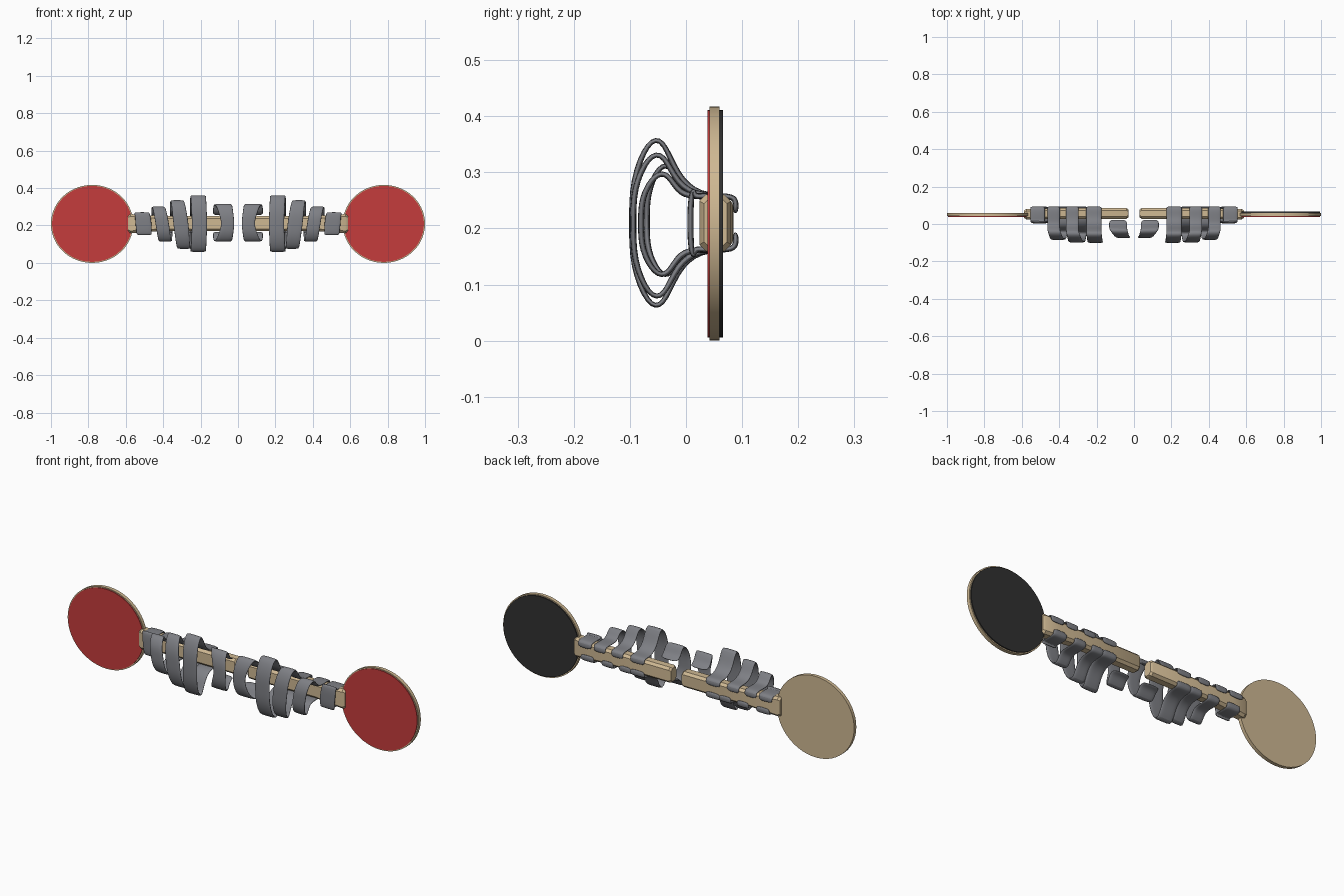
import bpy, bmesh, math
from mathutils import Matrix

cube = bpy.data.objects.get("Cube")
if cube:
    bpy.data.objects.remove(cube)


def material(name, color):
    m = bpy.data.materials.new(name)
    m.use_nodes = True
    m.diffuse_color = (*color, 1)
    m.node_tree.nodes["Principled BSDF"].inputs["Base Color"].default_value = (*color, 1)
    return m


WOOD = material("pale wood", (0.62, 0.48, 0.29))
RED = material("red rubber", (0.56, 0.045, 0.045))
BLACK = material("black rubber", (0.03, 0.03, 0.03))
GREY = material("grey grip", (0.21, 0.215, 0.235))
MID = 0.21  # height of the handle axis


def finish(bm, name, mat, angle=35):
    bmesh.ops.recalc_face_normals(bm, faces=bm.faces)
    mesh = bpy.data.meshes.new(name)
    bm.to_mesh(mesh)
    bm.free()
    mesh.materials.append(mat)
    ob = bpy.data.objects.new(name, mesh)
    bpy.context.collection.objects.link(ob)
    bpy.ops.object.select_all(action="DESELECT")
    ob.select_set(True)
    bpy.context.view_layer.objects.active = ob
    bpy.ops.object.shade_smooth_by_angle(angle=math.radians(angle))
    return ob


def disc(name, mat, x, y0, y1, rx, rz):
    bm = bmesh.new()
    bmesh.ops.create_cone(bm, cap_ends=True, segments=56, radius1=1, radius2=1, depth=1)
    place = (Matrix.Translation((x, (y0 + y1) / 2, 0.2085))
             @ Matrix.Diagonal((rx, y1 - y0, rz, 1))
             @ Matrix.Rotation(math.pi / 2, 4, "X"))
    bmesh.ops.transform(bm, matrix=place, verts=bm.verts)
    return finish(bm, name, mat)


def handle(name, s):
    # Chamfered sections: x, front y, back y, half height
    sections = [(0.03, 0.036, 0.078, 0.034), (0.04, 0.028, 0.085, 0.040),
                (0.42, 0.028, 0.085, 0.040), (0.50, 0.024, 0.083, 0.046),
                (0.575, 0.024, 0.080, 0.051), (0.587, 0.032, 0.073, 0.046)]
    bm = bmesh.new()
    rings = []
    for x, y0, y1, h in sections:
        c = 0.012
        outline = [(y0 + c, -h), (y1 - c, -h), (y1, c - h), (y1, h - c),
                   (y1 - c, h), (y0 + c, h), (y0, h - c), (y0, c - h)]
        rings.append([bm.verts.new((s * x, y, MID + z)) for y, z in outline])
    for a, b in zip(rings, rings[1:]):
        for i in range(8):
            j = (i + 1) % 8
            bm.faces.new((a[i], a[j], b[j], b[i]))
    bm.faces.new(rings[0])
    bm.faces.new(rings[-1])
    return finish(bm, name, WOOD)


def half_path(reach, yf, clip):
    # Side outline from the handle's back edge to the front of the band: y, z offset
    lip = 0.047
    start = [(0.088, 0.016), (0.090, lip - 0.006), (0.078, lip + 0.002)]
    if not clip:
        start = []
    drop = 0.02 - yf
    return start + [(0.024, lip), (0.02 - 0.32 * drop, max(lip, 0.55 * reach)),
                    (0.02 - 0.52 * drop, reach), (0.02 - 0.76 * drop, reach * 0.97),
                    (yf, reach * 0.5)]


def band(name, s, top, bottom, yf, xs, widths, clip=True):
    upper = half_path(top - MID, yf, clip)
    lower = [(y, -z) for y, z in half_path(MID - bottom, yf, clip)]
    path = upper + [(yf, 0)] + lower[::-1]
    centre = len(upper)
    bm = bmesh.new()
    rows = []
    for i, (y, z) in enumerate(path):
        # Full lean is reached where the band leaves the front
        u = min(1, abs(i - centre) / 3)
        end = xs[0] if i < centre else xs[2]
        x = xs[1] + (end - xs[1]) * u
        w = widths[1] + (widths[0] - widths[1]) * u
        rows.append([bm.verts.new((s * (x + k * w / 2), y, MID + z)) for k in (-1, 0, 1)])
    for a, b in zip(rows, rows[1:]):
        for k in (0, 1):
            bm.faces.new((a[k], a[k + 1], b[k + 1], b[k]))
    ob = finish(bm, name, GREY, 60)
    shell = ob.modifiers.new("thickness", "SOLIDIFY")
    shell.thickness = 0.011
    shell.offset = 0
    soft = ob.modifiers.new("rounding", "SUBSURF")
    soft.levels = soft.render_levels = 2
    return ob


# Bands from the inner end outwards: top, bottom, front y,
# x at top / middle / bottom, width at ends / middle, clipped to the back
BANDS = [
    ("inner_band", 0.315, 0.115, -0.070, (0.085, 0.052, 0.085), (0.10, 0.070), False),
    ("large_band", 0.362, 0.058, -0.096, (0.215, 0.205, 0.215), (0.085, 0.085), True),
    ("slanted_band", 0.335, 0.075, -0.094, (0.330, 0.305, 0.285), (0.070, 0.085), True),
    ("small_band", 0.300, 0.115, -0.080, (0.430, 0.405, 0.385), (0.070, 0.075), True),
    ("end_band", 0.268, 0.152, 0.008, (0.515, 0.505, 0.500), (0.080, 0.090), True),
]

for side, s in (("left", 1), ("right", -1)):
    # Paddle blade and its rubber sheets
    disc(side + "_blade", WOOD, s * 0.78, 0.042, 0.060, 0.22, 0.2085)
    disc(side + "_front_rubber", RED, s * 0.78, 0.038, 0.042, 0.214, 0.203)
    if s > 0:
        disc(side + "_back_rubber", BLACK, s * 0.78, 0.060, 0.066, 0.214, 0.203)
    # Handle and wrapped grip
    handle(side + "_handle", s)
    for name, *spec in BANDS:
        band(side + "_" + name, s, *spec)
